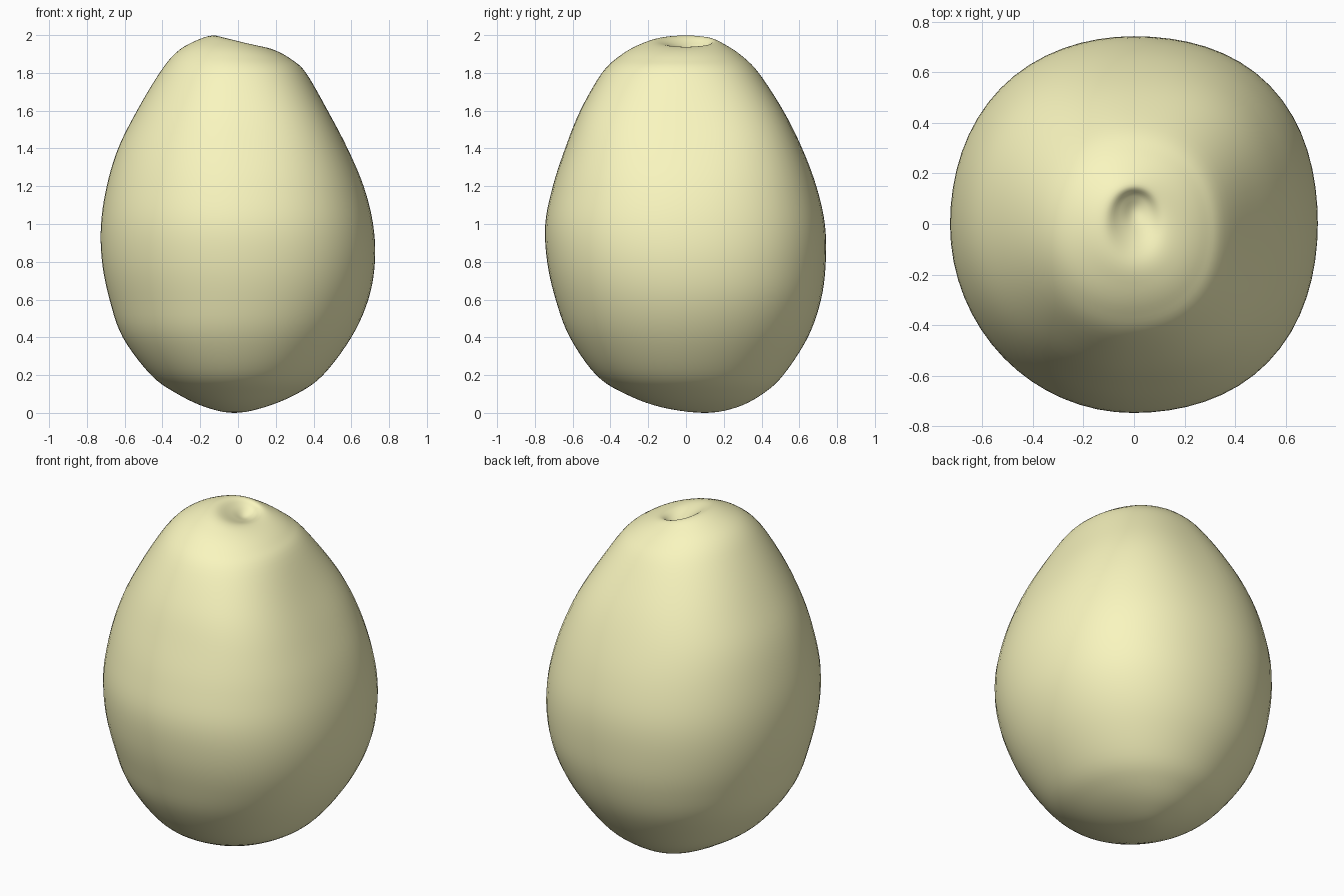
import bpy, bmesh
from math import sin, cos, pi, exp

if "Cube" in bpy.data.objects:
    bpy.data.objects.remove(bpy.data.objects["Cube"])

SEGMENTS = 64   # points around each ring
STEPS = 5       # interpolated rings between measured ones

# Measured rings: left x, right x, front y, back y, height, tilt towards +x
RINGS = [
    (-.02, -.02, .10, .10, 0, 0),
    (-.17, .14, -.13, .27, .03, 0),
    (-.32, .31, -.32, .405, .10, 0),
    (-.46, .45, -.475, .515, .20, 0),
    (-.61, .60, -.615, .645, .40, 0),
    (-.68, .69, -.69, .715, .60, 0),
    (-.72, .725, -.735, .74, .80, 0),
    (-.725, .715, -.745, .735, 1.0, 0),
    (-.695, .665, -.705, .69, 1.2, 0),
    (-.635, .58, -.64, .615, 1.4, 0),
    (-.535, .475, -.56, .515, 1.6, 0),
    (-.415, .36, -.445, .385, 1.8, 0),
    (-.325, .285, -.35, .295, 1.89, -.02),
    (-.22, .20, -.25, .21, 1.945, -.027),
    (-.12, .12, -.15, .15, 1.968, -.03),
    (-.055, .055, -.03, .11, 1.937, -.02),
    (0, 0, .05, .05, 1.915, 0),
]


def catmull(a, b, c, d, t):
    return tuple(.5 * (2 * q + (r - p) * t + (2 * p - 5 * q + 4 * r - s) * t * t
                       + (3 * q - p - 3 * r + s) * t ** 3)
                 for p, q, r, s in zip(a, b, c, d))


def mirrored(r):
    # Ring continued across a pole, so that the pole stays rounded
    return (r[1], r[0], r[3], r[2], r[4], -r[5])


def fullness(a, z):
    # Lopsided swelling of each diagonal quarter, strongest at the shoulder
    quarter = int(a / (pi / 2)) % 4
    waist = (.045, .025, .0, .035)[quarter] * exp(-((z - 1) / .8) ** 2)
    shoulder = (.06, .015, .0, .05)[quarter] * exp(-((z - 1.55) / .3) ** 2)
    return 1 + (waist + shoulder) * sin(2 * a) ** 2


# Smooth stack of rings, running from the base up and into the stem dimple
chain = [mirrored(RINGS[1])] + RINGS + [mirrored(RINGS[-2])]
stack = []
for i in range(len(RINGS) - 1):
    stack += [catmull(*chain[i:i + 4], s / STEPS) for s in range(STEPS)]

bm = bmesh.new()
loops = []
for x0, x1, y0, y1, z, tilt in stack[1:]:
    loop = []
    for k in range(SEGMENTS):
        a = 2 * pi * k / SEGMENTS
        f = fullness(a, z)
        loop.append(bm.verts.new(((x0 + x1) / 2 + (x1 - x0) / 2 * cos(a) * f,
                                  (y0 + y1) / 2 + (y1 - y0) / 2 * sin(a) * f,
                                  max(z, 0) + tilt * cos(a))))
    loops.append(loop)

for low, high in zip(loops, loops[1:]):
    for k in range(SEGMENTS):
        n = (k + 1) % SEGMENTS
        bm.faces.new((low[k], low[n], high[n], high[k]))

# Close the base and the dimple floor with fans
for ring, loop in ((RINGS[0], loops[0]), (RINGS[-1], loops[-1])):
    pole = bm.verts.new((ring[0], ring[2], ring[4]))
    for k in range(SEGMENTS):
        bm.faces.new((pole, loop[k], loop[(k + 1) % SEGMENTS]))
bmesh.ops.recalc_face_normals(bm, faces=bm.faces)

mesh = bpy.data.meshes.new("fruit")
bm.to_mesh(mesh)
bm.free()
mesh.polygons.foreach_set("use_smooth", [True] * len(mesh.polygons))
fruit = bpy.data.objects.new("fruit", mesh)
bpy.context.collection.objects.link(fruit)

# Pale yellow peel
peel = bpy.data.materials.new("peel")
peel.diffuse_color = (.95, .92, .52, 1)
peel.use_nodes = True
peel.node_tree.nodes["Principled BSDF"].inputs["Base Color"].default_value = peel.diffuse_color
mesh.materials.append(peel)
